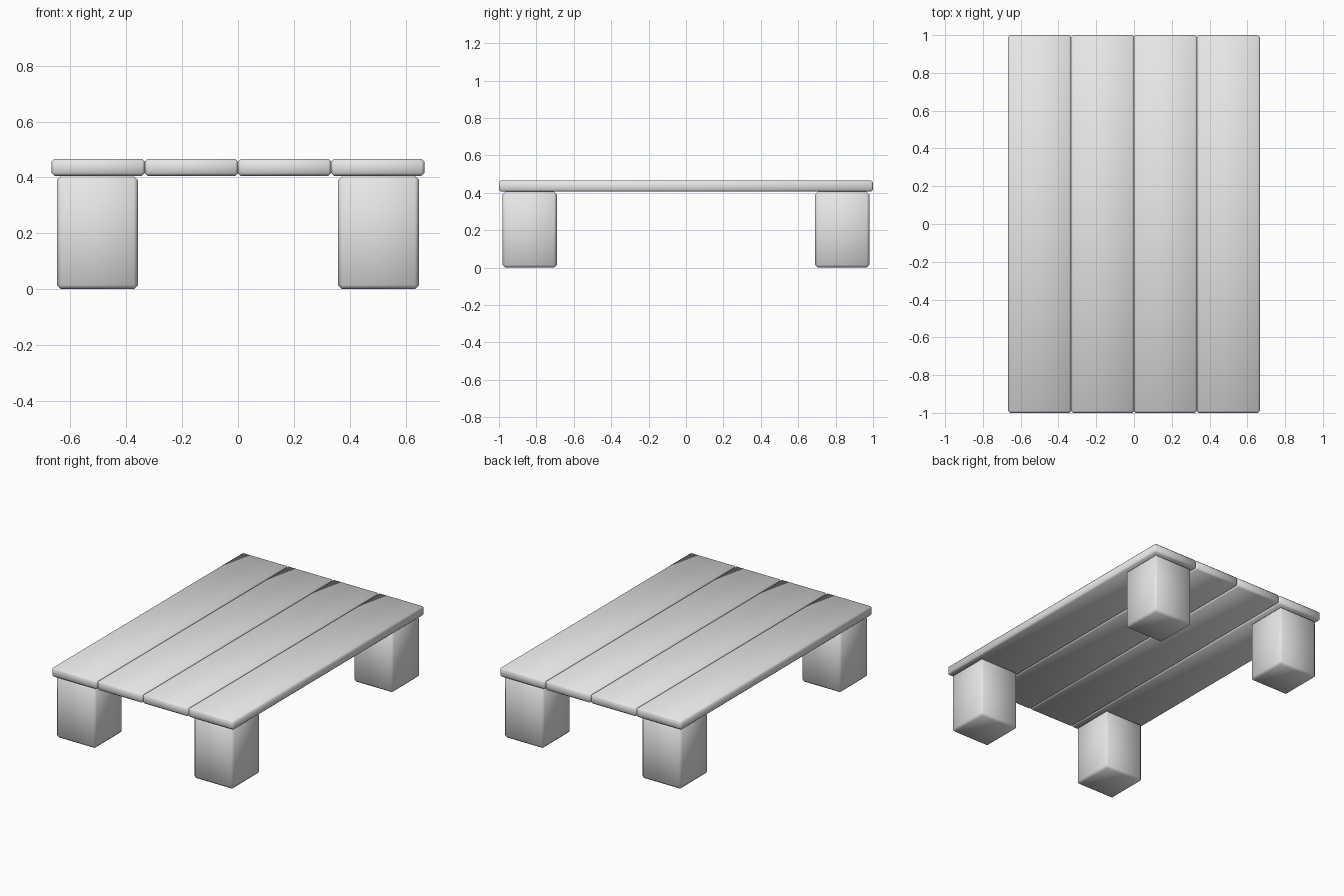
import bpy
import bmesh
from mathutils import Vector

cube = bpy.data.objects.get("Cube")
if cube:
    bpy.data.objects.remove(cube, do_unlink=True)

# Single plain grey material
grey = bpy.data.materials.new("plain_grey")
grey.use_nodes = True
colour = (0.8, 0.8, 0.8, 1)
grey.diffuse_color = colour
grey.node_tree.nodes["Principled BSDF"].inputs["Base Color"].default_value = colour


def soft_box(name, centre, size, bevel):
    """Box with a narrow chamfer and fully smooth shading."""
    bm = bmesh.new()
    bmesh.ops.create_cube(bm, size=1)
    bmesh.ops.scale(bm, vec=Vector(size), verts=bm.verts)
    bmesh.ops.bevel(bm, geom=bm.edges[:], offset=bevel, segments=1,
                    affect='EDGES', profile=0.5)
    for face in bm.faces:
        face.smooth = True
    mesh = bpy.data.meshes.new(name)
    bm.to_mesh(mesh)
    bm.free()
    mesh.materials.append(grey)
    obj = bpy.data.objects.new(name, mesh)
    obj.location = centre
    bpy.context.collection.objects.link(obj)
    return obj


height, thickness = 0.467, 0.061
leg_height = height - thickness
plank_width = 1.334 / 4

# Four planks side by side
for i in range(4):
    soft_box(f"plank_{i + 1}",
             ((i - 1.5) * plank_width, 0, height - thickness / 2),
             (plank_width, 2, thickness), 0.01)

# Four chunky square legs
for side, sx in (("left", 1), ("right", -1)):
    for end, sy in (("front", -1), ("back", 1)):
        soft_box(f"{end}_{side}_leg",
                 (sx * 0.503, sy * 0.836, leg_height / 2),
                 (0.29, 0.29, leg_height), 0.015)
